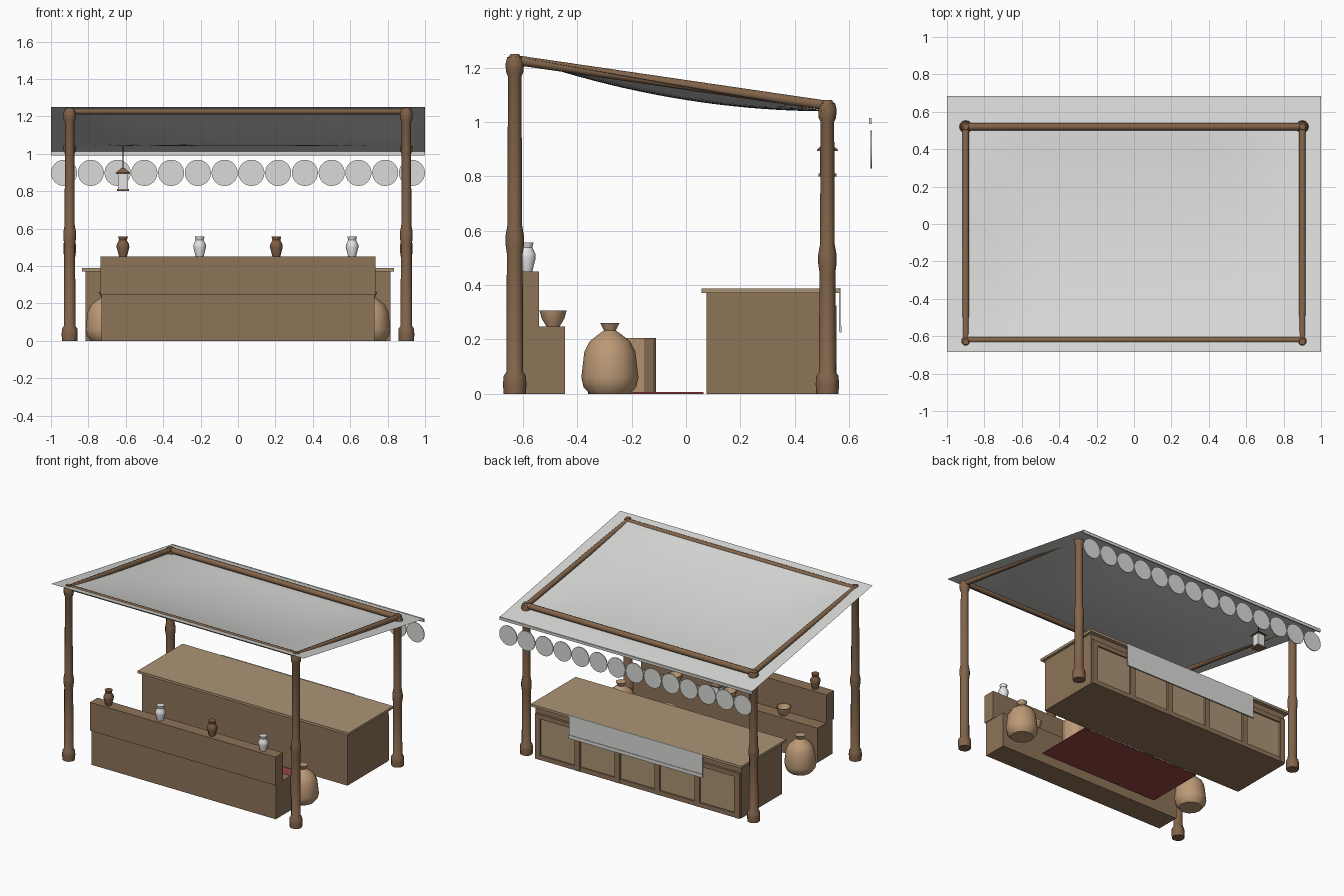
import bpy, bmesh, math
from mathutils import Vector

if "Cube" in bpy.data.objects:
    bpy.data.objects.remove(bpy.data.objects["Cube"])


def material(name, srgb):
    m = bpy.data.materials.new(name)
    m.diffuse_color = [(c / 255 / 12.92 if c < 11 else ((c / 255 + 0.055) / 1.055) ** 2.4) for c in srgb] + [1]
    m.use_nodes = True
    m.node_tree.nodes["Principled BSDF"].inputs["Base Color"].default_value = m.diffuse_color
    return m


WOOD = material("wood", (141, 115, 88))
LIGHT = material("light_wood", (172, 148, 117))
POLE = material("pole_wood", (130, 100, 74))
CLOTH = material("pale_cloth", (218, 218, 216))
WHITE = material("white_ceramic", (228, 228, 228))
CLAY = material("brown_clay", (128, 93, 68))
SACK = material("burlap", (188, 153, 118))
RUG = material("red_rug", (150, 68, 66))
DARK = material("dark_cord", (50, 45, 42))


def finish(name, bm, mat, smooth=None):
    me = bpy.data.meshes.new(name)
    bm.to_mesh(me)
    bm.free()
    ob = bpy.data.objects.new(name, me)
    bpy.context.collection.objects.link(ob)
    me.materials.append(mat)
    if smooth:
        bpy.ops.object.select_all(action='DESELECT')
        ob.select_set(True)
        bpy.context.view_layer.objects.active = ob
        bpy.ops.object.shade_smooth_by_angle(angle=math.radians(smooth))
    return ob


def box(name, x, y, z, mat):
    """Box from (min, max) pairs."""
    bm = bmesh.new()
    bmesh.ops.create_cube(bm, size=1)
    for v in bm.verts:
        v.co = [r[0] if c < 0 else r[1] for c, r in zip(v.co, (x, y, z))]
    return finish(name, bm, mat)


def lathe(name, loc, profile, mat, sides=12, smooth=40, capped=True):
    """Rings of (radius, height) stacked along z."""
    bm = bmesh.new()
    rings = []
    for r, z in profile:
        rings.append([bm.verts.new((loc[0] + r * math.cos(a), loc[1] + r * math.sin(a), loc[2] + z))
                      for a in (2 * math.pi * i / sides for i in range(sides))])
    for a, b in zip(rings, rings[1:]):
        for i in range(sides):
            j = (i + 1) % sides
            bm.faces.new((a[i], a[j], b[j], b[i]))
    bm.faces.new(rings[0][::-1])
    if capped:
        bm.faces.new(rings[-1])
    return finish(name, bm, mat, smooth)


def rod(name, a, b, r, mat, sides=10):
    a, b = Vector(a), Vector(b)
    bm = bmesh.new()
    bmesh.ops.create_cone(bm, cap_ends=True, segments=sides, radius1=r, radius2=r, depth=(b - a).length)
    ob = finish(name, bm, mat, 40)
    ob.rotation_euler = (b - a).to_track_quat('Z', 'Y').to_euler()
    ob.location = (a + b) / 2
    return ob


# Turned corner posts
FY, BY, FZ, BZ = -0.63, 0.52, 1.228, 1.06
for end, y, top, knob in (("front", FY, FZ, 0.57), ("back", BY, BZ, 0.50)):
    for side, x in (("left", -0.9), ("right", 0.9)):
        lathe(f"{end}_{side}_post", (x, y, 0),
              [(0.041, 0), (0.043, 0.035), (0.041, 0.065), (0.031, 0.08), (0.029, knob - 0.055),
               (0.034, knob - 0.02), (0.034, knob + 0.01), (0.027, knob + 0.05),
               (0.025, top - 0.06), (0.032, top - 0.045), (0.034, top - 0.015), (0.028, top + 0.01)], POLE)
        # Joint cap on the post
        lathe(f"{end}_{side}_joint", (x, y, top),
              [(0.024, -0.015), (0.027, 0.005), (0.016, 0.021)], POLE)

# Roof frame beams
rod("front_beam", (-0.9, FY + 0.01, FZ), (0.9, FY + 0.01, FZ), 0.018, POLE)
rod("back_beam", (-0.9, BY, BZ), (0.9, BY, BZ), 0.02, POLE)
for side, x in (("left", -0.9), ("right", 0.9)):
    rod(f"{side}_beam", (x, FY, FZ), (x, BY, BZ), 0.018, POLE)

# Sagging canopy sheet
bm = bmesh.new()
bmesh.ops.create_grid(bm, x_segments=30, y_segments=24, size=1)
for v in bm.verts:
    x, y = v.co.x, v.co.y * 0.685
    u, w = min(1, abs(x) / 0.9), min(1, abs(y + 0.055) / 0.575)
    sag = 0.05 * (1 - u ** 4) * (1 - w * w)
    v.co = (x, y, 1.25 - 0.175 * (y + 0.685) - sag)
finish("canopy", bm, CLOTH, 40)

# Hem strip and hanging discs along the back edge
box("canopy_hem", (-1, 1), (0.673, 0.683), (0.992, 1.014), CLOTH)
for i in range(14):
    x = -0.93 + i * 1.86 / 13
    rod(f"hanging_disc_{i + 1}", (x, 0.679, 0.898), (x, 0.685, 0.898), 0.07, CLOTH, 24)

# Lantern
LX, LY = -0.615, 0.52
rod("lantern_cord", (LX, LY, 0.91), (LX, LY, 1.05), 0.003, DARK, 6)
box("lantern_body", (LX - 0.027, LX + 0.027), (LY - 0.027, LY + 0.027), (0.81, 0.895), WHITE)
box("lantern_base", (LX - 0.033, LX + 0.033), (LY - 0.033, LY + 0.033), (0.80, 0.811), POLE)
roof = lathe("lantern_roof", (0, 0, 0), [(0.055, 0), (0.053, 0.006), (0.014, 0.03)], POLE, 4, None)
roof.rotation_euler.z = math.pi / 4
roof.location = (LX, LY, 0.893)

# Back counter with panelled rear
box("counter_body", (-0.815, 0.815), (0.075, 0.537), (0, 0.371), WOOD)
box("counter_top", (-0.835, 0.835), (0.057, 0.565), (0.371, 0.388), LIGHT)
box("counter_panels", (-0.80, 0.80), (0.53, 0.541), (0.02, 0.32), LIGHT)
for i in range(6):
    x = -0.79 + i * 0.316
    box(f"counter_stile_{i + 1}", (x - 0.02, x + 0.02), (0.53, 0.554), (0, 0.324), WOOD)
for name, z in (("bottom", 0.0), ("top", 0.292)):
    box(f"counter_{name}_rail", (-0.81, 0.81), (0.53, 0.552), (z, z + 0.032), WOOD)

# Cloth hanging over the counter
box("counter_cloth", (-0.53, 0.53), (0.562, 0.568), (0.232, 0.39), CLOTH)
box("counter_cloth_hem", (-0.53, 0.53), (0.564, 0.572), (0.226, 0.25), CLOTH)

# Stepped front display bench
box("bench_lower", (-0.73, 0.73), (-0.615, -0.445), (0, 0.247), WOOD)
box("bench_upper", (-0.735, 0.735), (-0.625, -0.54), (0.247, 0.45), WOOD)

# Vases on the upper step
for i, x in enumerate((-0.615, -0.205, 0.205, 0.61)):
    lathe(f"vase_{i + 1}", (x, -0.585, 0.45),
          [(0.021, 0), (0.034, 0.05), (0.033, 0.065), (0.021, 0.088), (0.026, 0.107)],
          WHITE if i % 2 else CLAY, 10)

# Bowls on the lower step
for i, x in enumerate((-0.43, 0, 0.43)):
    lathe(f"bowl_{i + 1}", (x, -0.489, 0.247),
          [(0.024, 0), (0.042, 0.03), (0.05, 0.06), (0.045, 0.06), (0.034, 0.03), (0.02, 0.015)], SACK)

# Tied sacks beside the bench
for side, x in (("left", -0.71), ("right", 0.71)):
    lathe(f"{side}_sack", (x, -0.28, 0),
          [(0.075, 0), (0.097, 0.025), (0.105, 0.06), (0.094, 0.155), (0.075, 0.192), (0.048, 0.214),
           (0.022, 0.233), (0.035, 0.26)], SACK)

# Round stool on the rug
box("rug", (-0.47, 0.47), (-0.36, 0.065), (0.0, 0.006), RUG)
lathe("stool", (0.32, -0.2, 0.002), [(0.09, 0), (0.09, 0.203)], SACK, 12, 20)
